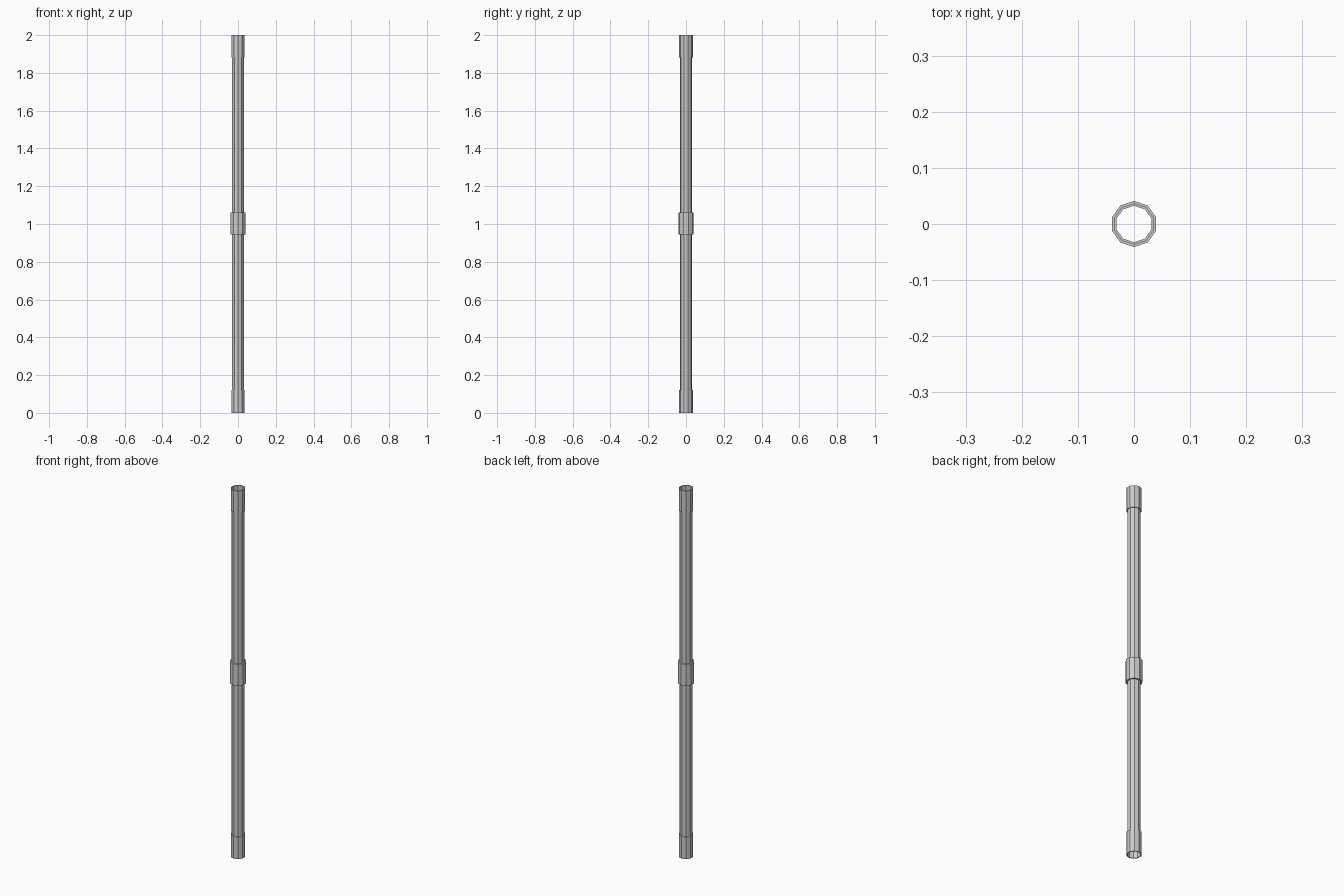
import bpy, bmesh
from math import cos, sin, tau

if "Cube" in bpy.data.objects:
    bpy.data.objects.remove(bpy.data.objects["Cube"])

SIDES = 10
PIPE_R = 0.0325


def lathe(name, profile):
    """Spin (radius, z) points around z into a ten-sided open shell."""
    bm = bmesh.new()
    rings = [[bm.verts.new((r * cos(tau * (i + 0.5) / SIDES),
                            r * sin(tau * (i + 0.5) / SIDES), z))
              for i in range(SIDES)] for r, z in profile]
    for a, b in zip(rings, rings[1:]):
        for i in range(SIDES):
            j = (i + 1) % SIDES
            bm.faces.new((a[i], a[j], b[j], b[i]))
    mesh = bpy.data.meshes.new(name)
    bm.to_mesh(mesh)
    bm.free()
    obj = bpy.data.objects.new(name, mesh)
    bpy.context.collection.objects.link(obj)
    return obj


def sleeve(name, radius, z0, z1):
    """Collar around the pipe, closed to it by a flat lip at each end."""
    return lathe(name, [(PIPE_R, z0), (radius, z0), (radius, z1), (PIPE_R, z1)])


# Hollow pipe, open at both ends
lathe("pipe", [(PIPE_R, 0), (PIPE_R, 2)])

# End sleeves and the wider middle coupling
sleeve("bottom_sleeve", 0.037, 0, 0.12)
sleeve("middle_coupling", 0.041, 0.944, 1.06)
sleeve("top_sleeve", 0.037, 1.882, 2)
